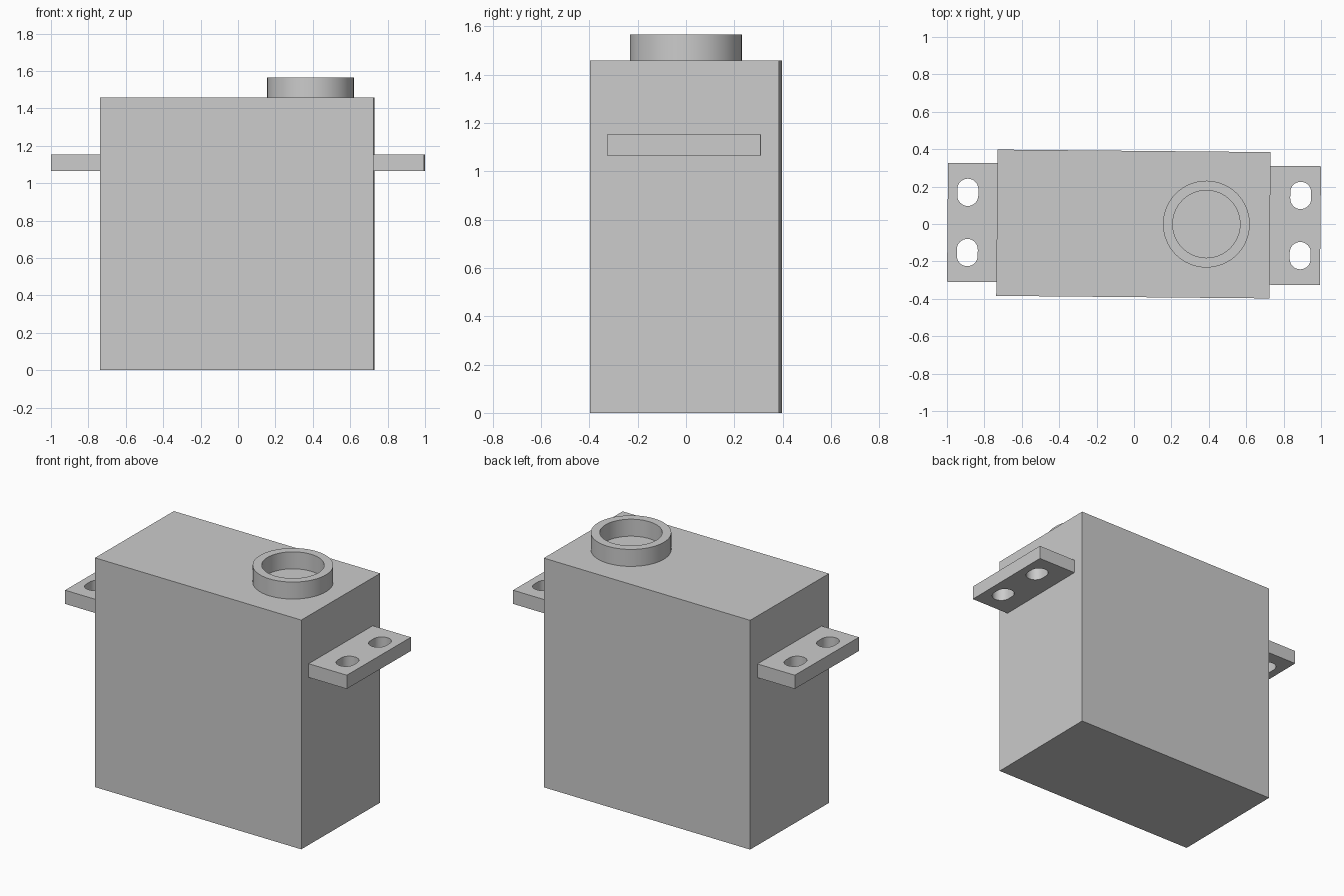
import bpy, bmesh, math
from mathutils import Matrix

cube = bpy.data.objects.get("Cube")
if cube:
    bpy.data.objects.remove(cube, do_unlink=True)

TILT = Matrix.Rotation(-0.0093, 4, 'Z')  # whole unit sits slightly turned
BODY_TOP = 1.457

grey = bpy.data.materials.new("plain grey")
grey.use_nodes = True
COLOUR = (0.6, 0.6, 0.6, 1)
grey.diffuse_color = COLOUR
grey.node_tree.nodes["Principled BSDF"].inputs["Base Color"].default_value = COLOUR


def finish(name, bm):
    """Turn a bmesh into a named, coloured object."""
    bmesh.ops.recalc_face_normals(bm, faces=bm.faces[:])
    bm.transform(TILT)
    mesh = bpy.data.meshes.new(name)
    bm.to_mesh(mesh)
    bm.free()
    mesh.materials.append(grey)
    obj = bpy.data.objects.new(name, mesh)
    bpy.context.collection.objects.link(obj)
    return obj


def smooth(obj):
    bpy.ops.object.select_all(action='DESELECT')
    obj.select_set(True)
    bpy.context.view_layer.objects.active = obj
    bpy.ops.object.shade_smooth_by_angle(angle=math.radians(30))


def box(name, x0, x1, half_y, z0, z1):
    bm = bmesh.new()
    size = Matrix.Diagonal((x1 - x0, 2 * half_y, z1 - z0, 1))
    place = Matrix.Translation(((x0 + x1) / 2, 0, (z0 + z1) / 2))
    bmesh.ops.create_cube(bm, size=1, matrix=place @ size)
    return finish(name, bm)


def prism(name, outline, z0, z1):
    """Extrude a closed outline upward into a solid."""
    bm = bmesh.new()
    base = bm.faces.new([bm.verts.new((x, y, z0)) for x, y in outline])
    top = bmesh.ops.extrude_face_region(bm, geom=[base])["geom"]
    verts = [v for v in top if isinstance(v, bmesh.types.BMVert)]
    bmesh.ops.translate(bm, verts=verts, vec=(0, 0, z1 - z0))
    return finish(name, bm)


def slot_outline(cx, cy, r, straight, n=16):
    """Rounded slot, long along y."""
    points = []
    for end in (0, 1):
        for i in range(n + 1):
            a = math.pi * (end + i / n)
            shift = straight / 2 * (1 - 2 * end)
            points.append((cx + r * math.cos(a), cy + shift + r * math.sin(a)))
    return points


# Main housing
box("housing", -0.733, 0.727, 0.391, 0, BODY_TOP)

# Mounting tabs, each with two slotted screw holes
for side, label in ((1, "left"), (-1, "right")):
    x0, x1 = sorted((side * 0.72, side * 0.997))
    tab = box(label + "_mounting_tab", x0, x1, 0.318, 1.065, 1.152)
    for end in (1, -1):
        hole = prism(label + "_slot_cutter",
                     slot_outline(side * 0.89, end * 0.161, 0.056, 0.034), 1, 1.2)
        hole.hide_render = True
        hole.hide_set(True)
        cut = tab.modifiers.new("slot", 'BOOLEAN')
        cut.operation = 'DIFFERENCE'
        cut.solver = 'EXACT'
        cut.object = hole
    # Bake the holes, then drop the cutters
    bpy.context.view_layer.update()
    depsgraph = bpy.context.evaluated_depsgraph_get()
    baked = bpy.data.meshes.new_from_object(tab.evaluated_get(depsgraph))
    cutters = [m.object for m in tab.modifiers]
    tab.modifiers.clear()
    tab.data = baked
    for hole in cutters:
        bpy.data.objects.remove(hole, do_unlink=True)
    smooth(tab)

# Output collar: an open ring standing on the housing
bm = bmesh.new()
profile = [(0.18, BODY_TOP), (0.232, BODY_TOP), (0.232, 1.565), (0.18, 1.565)]
verts = [bm.verts.new((r, 0, z)) for r, z in profile]
edges = [bm.edges.new((verts[i], verts[(i + 1) % 4])) for i in range(4)]
bmesh.ops.spin(bm, geom=verts + edges, cent=(0, 0, 0), axis=(0, 0, 1),
               angle=2 * math.pi, steps=64, use_merge=True)
bmesh.ops.remove_doubles(bm, verts=bm.verts[:], dist=0.0001)
bmesh.ops.translate(bm, verts=bm.verts[:], vec=(0.387, 0.003, 0))
smooth(finish("output_collar", bm))
